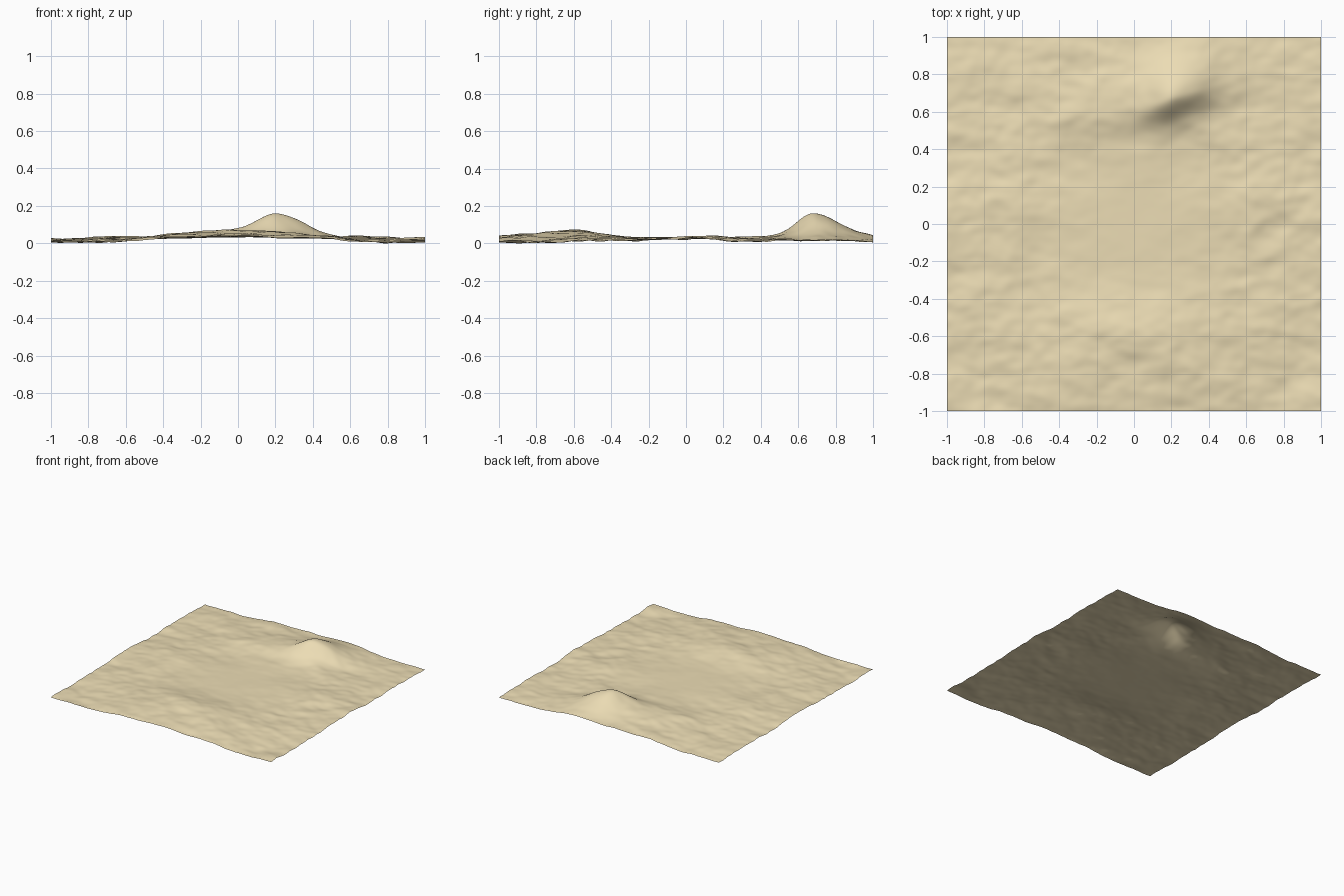
import bpy, bmesh
from math import exp
from mathutils import Vector, noise

if "Cube" in bpy.data.objects:
    bpy.data.objects.remove(bpy.data.objects["Cube"])

N = 150  # grid divisions


def bump(x, y, cx, cy, west, east, south, north, amp, skew=0.0):
    """Hill with a different falloff on each side and an optional slanted axis."""
    dx = x - cx
    dy = y - cy - skew * dx
    sx = west if dx < 0 else east
    sy = south if dy < 0 else north
    return amp * exp(-0.5 * (dx / sx) ** 2 - 0.5 * (dy / sy) ** 2)


def height(x, y):
    # flat central plain, dropping gently to both sides
    z = 0.022 + 0.024 * exp(-0.5 * (x / 0.45) ** 2)
    z += 0.012 * exp(-(y / 0.3) ** 2) * min(1, abs(x) / 0.6)
    # low front ridge, curving round at its ends
    z += bump(x, y - 0.2 * x * x, 0, -0.63, 0.38, 0.38, 0.18, 0.13, 0.042)
    # broad back hill and sharp peak with a steep front
    z += bump(x, y, -0.08, 0.66, 0.30, 0.32, 0.13, 0.16, 0.036)
    z += bump(x, y, 0.21, 0.68, 0.10, 0.16, 0.075, 0.14, 0.108, 0.3)
    # dune ripples, mirrored in x, fading out in the middle
    r = min(1.0, (x * x + y * y) ** 0.5 / 0.65)
    calm = 1 - 0.8 * bump(x, y, 0.2, 0.75, 0.15, 0.15, 0.12, 0.2, 1)
    n = noise.noise(Vector((abs(x) * 3.2, y * 4.5, 2.3)))
    n += 0.5 * noise.noise(Vector((x * 7, y * 10, 5.1)))
    n += 0.25 * noise.noise(Vector((x * 14, y * 19, 8.7)))
    return z + 0.015 * n * (0.12 + 0.88 * r * r) * calm


# open terrain sheet
bm = bmesh.new()
bmesh.ops.create_grid(bm, x_segments=N, y_segments=N, size=1.0)
for v in bm.verts:
    v.co.z = height(v.co.x, v.co.y)
low = min(v.co.z for v in bm.verts)
for v in bm.verts:
    v.co.z -= low
for f in bm.faces:
    f.smooth = True
mesh = bpy.data.meshes.new("sand_terrain")
bm.to_mesh(mesh)
bm.free()
terrain = bpy.data.objects.new("sand_terrain", mesh)
bpy.context.collection.objects.link(terrain)

# sand colour
sand = bpy.data.materials.new("sand")
sand.diffuse_color = (0.84, 0.72, 0.46, 1)
sand.use_nodes = True
sand.node_tree.nodes["Principled BSDF"].inputs["Base Color"].default_value = sand.diffuse_color
mesh.materials.append(sand)
